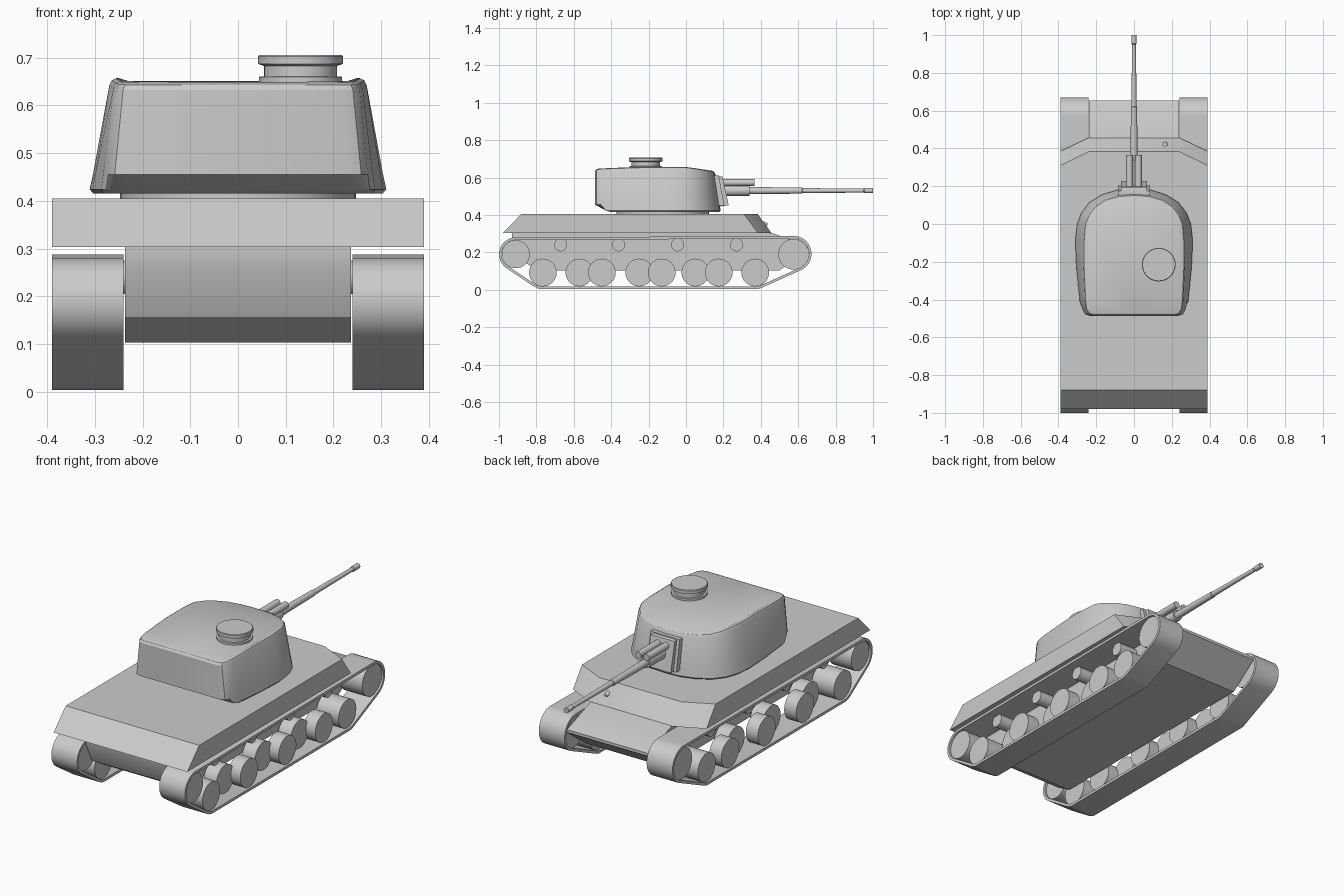
import bpy, bmesh, math
from mathutils import Vector, geometry

if "Cube" in bpy.data.objects:
    bpy.data.objects.remove(bpy.data.objects["Cube"])


def loft(name, rings, closed=False, mirror=False):
    """Skin equal-length vertex rings; cap the ends unless the rings close on themselves."""
    bm = bmesh.new()
    vs = [[bm.verts.new(p) for p in r] for r in rings]
    n = len(vs[0])
    pairs = list(zip(vs, vs[1:])) + ([(vs[-1], vs[0])] if closed else [])
    for a, b in pairs:
        for i in range(n):
            j = (i + 1) % n
            bm.faces.new((a[i], a[j], b[j], b[i]))
    if not closed:
        bm.faces.new(vs[0])
        bm.faces.new(vs[-1])
    bmesh.ops.recalc_face_normals(bm, faces=bm.faces)
    me = bpy.data.meshes.new(name)
    bm.to_mesh(me)
    bm.free()
    ob = bpy.data.objects.new(name, me)
    bpy.context.collection.objects.link(ob)
    if mirror:
        ob.modifiers.new("Mirror", 'MIRROR')
    return ob


def turned(name, axis, centre, profile, n=32, mirror=False):
    """Round part along an axis; profile is a list of (position on axis, radius)."""
    rings = []
    for t, r in profile:
        ring = []
        for k in range(n):
            a = 2 * math.pi * k / n
            u, v = r * math.cos(a), r * math.sin(a)
            c0, c1 = centre
            ring.append({'X': (t, c0 + u, c1 + v), 'Y': (c0 + u, t, c1 + v),
                         'Z': (c0 + u, c1 + v, t)}[axis])
        rings.append(ring)
    return loft(name, rings, mirror=mirror)


def prism(name, yz, x0, x1, mirror=False):
    return loft(name, [[(x, y, z) for y, z in yz] for x in (x0, x1)], mirror=mirror)


# Lower hull
prism("lower_hull", [(-0.93, 0.305), (-0.93, 0.26), (-0.88, 0.157), (-0.79, 0.103),
                     (0.50, 0.103), (0.655, 0.22), (0.655, 0.235), (0.455, 0.305)], -0.237, 0.237)


# Upper hull with cut front corners
def deck(z, rear, side, front):
    return [(-0.39, rear, z), (0.39, rear, z), (0.39, side, z), (0.24, front, z),
            (-0.24, front, z), (-0.39, side, z)]


loft("upper_hull", [deck(0.303, -0.98, 0.385, 0.457), deck(0.405, -0.88, 0.31, 0.383)])
turned("hull_gun", 'Y', (0.165, 0.35), [(0.38, 0.02), (0.42, 0.014), (0.435, 0.006)], 12)

# Track bands: belt wrapped round the idler, sprocket and end wheels
samples = []
for cy, cz, r in ((-0.91, 0.19, 0.09), (-0.765, 0.092, 0.089),
                  (0.37, 0.092, 0.089), (0.575, 0.192, 0.096)):
    for k in range(28):
        a = 2 * math.pi * (k + 0.5) / 28
        d = Vector((math.cos(a), math.sin(a)))
        c = Vector((cy, cz))
        samples.append((c + d * r, c + d * (r - 0.014)))
order = geometry.convex_hull_2d([s[0] for s in samples])
outer = [samples[i][0] for i in order]
inner = [samples[i][1] for i in order]
loft("track", [[(x, p.x, p.y) for p in loop] for x, loop in
               ((0.24, outer), (0.39, outer), (0.39, inner), (0.24, inner))],
     closed=True, mirror=True)

# Wheels: idler, sprocket, staggered road wheels and return rollers
turned("idler", 'X', (-0.91, 0.19), [(0.25, 0.075), (0.38, 0.075)], mirror=True)
turned("sprocket", 'X', (0.575, 0.19), [(0.25, 0.082), (0.38, 0.082)], mirror=True)
road = [(-0.765, 0.25, 0.38), (-0.57, 0.25, 0.325), (-0.45, 0.31, 0.38), (-0.25, 0.25, 0.325),
        (-0.13, 0.31, 0.38), (0.05, 0.25, 0.325), (0.175, 0.31, 0.38), (0.37, 0.25, 0.38)]
for y, a, b in road:
    turned("road_wheel", 'X', (y, 0.092), [(a, 0.074), (b, 0.074)], mirror=True)
for y in (-0.67, -0.36, -0.045, 0.27):
    turned("return_roller", 'X', (y, 0.24), [(0.23, 0.035), (0.34, 0.035)], 20, mirror=True)

# Turret: half outlines (rear centre to front centre) at base and roof
base = [(0, -0.487), (0.235, -0.487), (0.262, -0.478), (0.276, -0.455), (0.287, -0.41),
        (0.305, -0.23), (0.311, -0.09), (0.301, 0.0), (0.278, 0.06), (0.235, 0.115),
        (0.17, 0.155), (0.09, 0.18), (0, 0.185)]
roof = [(0, -0.487), (0.215, -0.487), (0.24, -0.478), (0.254, -0.455), (0.26, -0.41),
        (0.268, -0.23), (0.268, -0.09), (0.26, 0.0), (0.24, 0.05), (0.205, 0.095),
        (0.15, 0.13), (0.08, 0.15), (0, 0.155)]


def turret_ring(z, t, rear, s):
    half = []
    for (bx, by), (rx, ry) in zip(base, roof):
        x = (bx + (rx - bx) * t) * s
        y = max(((by + (ry - by) * t) + 0.15) * s - 0.15, rear)
        drop = t * (0.15 * max(0, y) + 0.05 * max(0, -0.28 - y))
        half.append((x, y, z - drop))
    return half + [(-x, y, zz) for x, y, zz in half[-2:0:-1]]


loft("turret", [turret_ring(0.415, 0, -0.40, 0.975), turret_ring(0.424, 0, -0.43, 1),
                turret_ring(0.457, 0.17, -0.487, 1), turret_ring(0.642, 0.96, -0.487, 1),
                turret_ring(0.653, 1, -0.48, 0.985), turret_ring(0.657, 1, -0.47, 0.955)])
turned("turret_ring", 'Z', (0, -0.125), [(0.40, 0.247), (0.425, 0.247)], 48)

# Commander's hatch
turned("hatch", 'Z', (0.131, -0.215), [(0.645, 0.087), (0.66, 0.087), (0.661, 0.077), (0.683, 0.077),
                                       (0.687, 0.089), (0.703, 0.089), (0.706, 0.086)])

# Gun mantlet plates
prism("mantlet_back", [(0.12, 0.612), (0.175, 0.612), (0.205, 0.45), (0.12, 0.45)], -0.086, 0.086)
prism("mantlet", [(0.15, 0.61), (0.195, 0.605), (0.228, 0.452), (0.18, 0.445)], -0.07, 0.07)

# Gun sleeve, twin upper cylinders and barrel
turned("gun_sleeve", 'Y', (0, 0.53), [(0.17, 0.03), (0.34, 0.028)], 24)
turned("recoil_cylinder", 'Y', (0.024, 0.573), [(0.17, 0.018), (0.365, 0.018)], 20, mirror=True)
turned("barrel", 'Y', (0, 0.53), [(0.2, 0.021), (0.62, 0.016), (0.622, 0.0135), (0.95, 0.0105),
                                  (0.955, 0.014), (1.0, 0.014)], 24)

# Smooth rounded surfaces, keep hard edges
bpy.ops.object.select_all(action='DESELECT')
for ob in bpy.context.collection.objects:
    ob.select_set(True)
    bpy.context.view_layer.objects.active = ob
bpy.ops.object.shade_smooth_by_angle(angle=math.radians(30))
